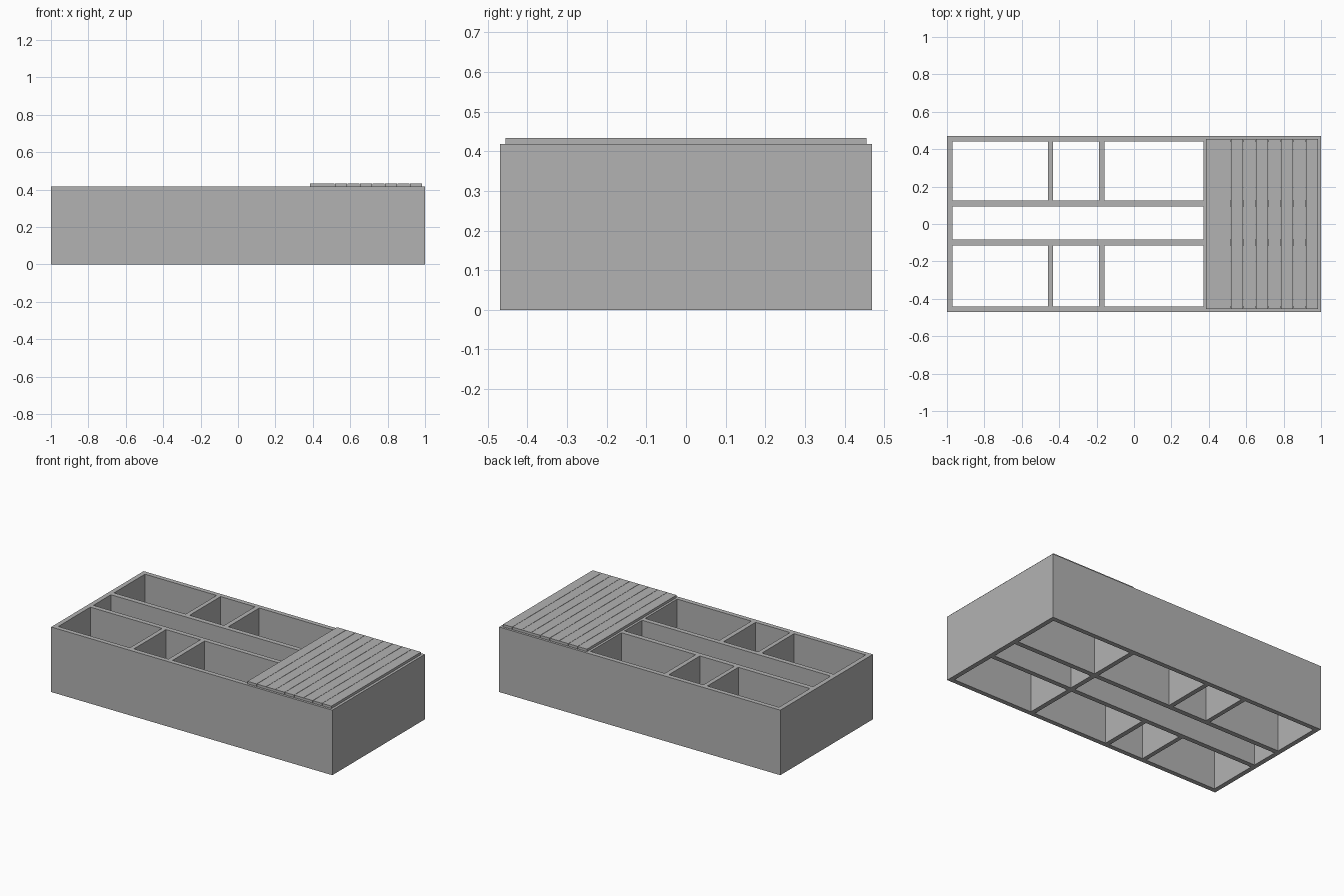
import bpy, bmesh

if "Cube" in bpy.data.objects:
    bpy.data.objects.remove(bpy.data.objects["Cube"])

grey = bpy.data.materials.new("plain_grey")
grey.diffuse_color = (0.45, 0.45, 0.45, 1)
grey.use_nodes = True
grey.node_tree.nodes["Principled BSDF"].inputs["Base Color"].default_value = grey.diffuse_color

H = 0.418                                   # frame height
XS = [-1, -0.97, -0.46, -0.432, -0.187, -0.157, 0.371, 0.401, 0.97, 1]
YS = [-0.47, -0.44, -0.115, -0.084, 0.094, 0.126, 0.44, 0.47]


def add_object(name, bm):
    bmesh.ops.remove_doubles(bm, verts=bm.verts, dist=1e-5)
    bmesh.ops.recalc_face_normals(bm, faces=bm.faces)
    mesh = bpy.data.meshes.new(name)
    bm.to_mesh(mesh)
    bm.free()
    mesh.materials.append(grey)
    obj = bpy.data.objects.new(name, mesh)
    bpy.context.collection.objects.link(obj)
    return obj


def solid(i, j):
    """Is the plan cell part of a wall?"""
    if not (0 <= i < len(XS) - 1 and 0 <= j < len(YS) - 1):
        return False
    if j % 2 == 0 or i in (0, 6, 8):        # long walls, end walls, full divider
        return True
    return i in (2, 4) and j in (1, 5)      # short dividers skip the middle channel


# compartment frame: open top and bottom, walls one connected shell
bm = bmesh.new()


def quad(*pts):
    bm.faces.new([bm.verts.new(p) for p in pts])


for i in range(len(XS) - 1):
    for j in range(len(YS) - 1):
        if not solid(i, j):
            continue
        x0, x1, y0, y1 = XS[i], XS[i + 1], YS[j], YS[j + 1]
        for z in (0, H):
            quad((x0, y0, z), (x1, y0, z), (x1, y1, z), (x0, y1, z))
        sides = (((i - 1, j), (x0, y0), (x0, y1)), ((i + 1, j), (x1, y0), (x1, y1)),
                 ((i, j - 1), (x0, y0), (x1, y0)), ((i, j + 1), (x0, y1), (x1, y1)))
        for cell, a, b in sides:
            if not solid(*cell):
                quad((*a, 0), (*b, 0), (*b, H), (*a, H))
add_object("compartment_frame", bm)

# slatted deck over the right-hand compartments
X0, X1, N, GAP = 0.386, 0.983, 9, 0.002
pitch = (X1 - X0 + GAP) / N
for k in range(N):
    bm = bmesh.new()
    bmesh.ops.create_cube(bm, size=1)
    bmesh.ops.scale(bm, vec=(pitch - GAP, 0.91, 0.016), verts=bm.verts)
    slat = add_object(f"deck_slat_{k + 1}", bm)
    slat.location = (X0 + k * pitch + (pitch - GAP) / 2, 0, H + 0.008)
